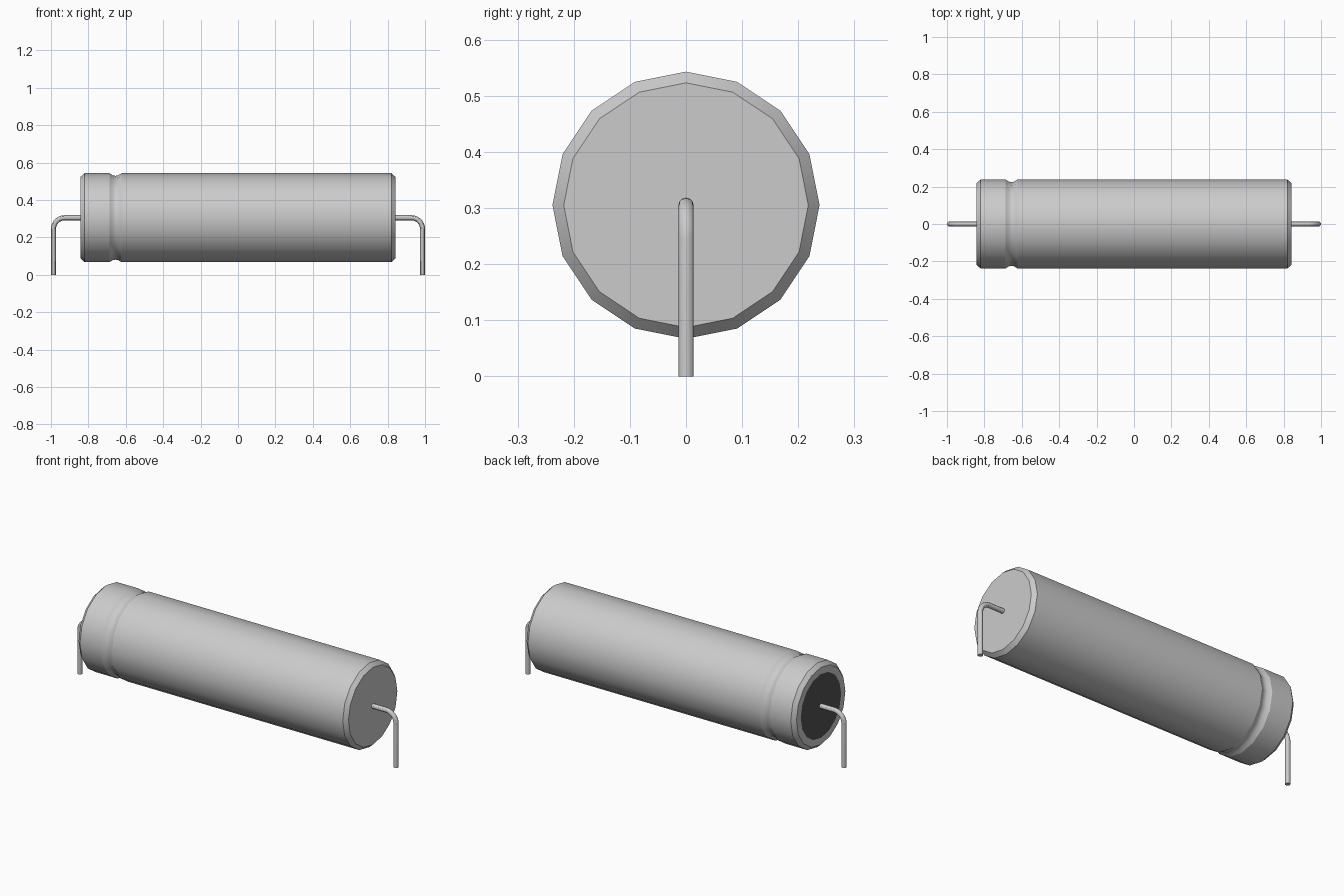
import bpy
import bmesh
from math import sin, cos, pi, radians
from mathutils import Vector

cube = bpy.data.objects.get("Cube")
if cube:
    bpy.data.objects.remove(cube, do_unlink=True)

AXIS_Z = 0.305     # height of the can's axis
RADIUS = 0.238
SIDES = 16
END_X = 0.842


def make_material(name, value):
    mat = bpy.data.materials.new(name)
    mat.use_nodes = True
    colour = (value, value, value, 1)
    mat.diffuse_color = colour
    mat.node_tree.nodes["Principled BSDF"].inputs["Base Color"].default_value = colour
    return mat


def smooth(obj):
    bpy.ops.object.select_all(action='DESELECT')
    obj.select_set(True)
    bpy.context.view_layer.objects.active = obj
    bpy.ops.object.shade_smooth_by_angle(angle=radians(30))


silver = make_material("silver metal", 0.6)
rubber = make_material("dark rubber", 0.085)


def build_can():
    # Profile as (x, radius), from the sealed end to the plain end
    profile = [(-END_X, 0.18), (-END_X, 0.218), (-END_X + 0.022, RADIUS),
               (-0.688, RADIUS), (-0.67, 0.227), (-0.655, 0.224), (-0.64, 0.227),
               (-0.622, RADIUS), (END_X - 0.022, RADIUS), (END_X, 0.218)]
    bm = bmesh.new()
    rings = []
    for x, r in profile:
        angles = [2 * pi * i / SIDES for i in range(SIDES)]
        rings.append([bm.verts.new((x, r * sin(a), r * cos(a))) for a in angles])
    for a, b in zip(rings, rings[1:]):
        for i in range(SIDES):
            j = (i + 1) % SIDES
            bm.faces.new((a[i], a[j], b[j], b[i]))
    # Rubber seal at one end, plain metal at the other
    seal = bm.faces.new(rings[0])
    seal.material_index = 1
    bm.faces.new(rings[-1])
    bmesh.ops.recalc_face_normals(bm, faces=bm.faces)
    mesh = bpy.data.meshes.new("can")
    bm.to_mesh(mesh)
    bm.free()
    mesh.materials.append(silver)
    mesh.materials.append(rubber)
    obj = bpy.data.objects.new("can", mesh)
    obj.location.z = AXIS_Z
    bpy.context.collection.objects.link(obj)
    smooth(obj)


def build_lead(name, side):
    # Wire leaves the end, bends through a quarter circle and drops to the ground
    wire, bend, leg_x = 0.0135, 0.06, 0.9865
    points = [Vector((END_X - 0.02, 0, AXIS_Z))]
    for i in range(9):
        a = pi / 2 * i / 8
        points.append(Vector((leg_x - bend + bend * sin(a), 0,
                              AXIS_Z - bend + bend * cos(a))))
    points.append(Vector((leg_x, 0, 0)))
    curve = bpy.data.curves.new(name, 'CURVE')
    curve.dimensions = '3D'
    curve.bevel_depth = wire
    curve.bevel_resolution = 4
    curve.use_fill_caps = True
    spline = curve.splines.new('POLY')
    spline.points.add(len(points) - 1)
    for target, p in zip(spline.points, points):
        target.co = (side * p.x, p.y, p.z, 1)
    curve.materials.append(silver)
    obj = bpy.data.objects.new(name, curve)
    bpy.context.collection.objects.link(obj)
    bpy.ops.object.select_all(action='DESELECT')
    obj.select_set(True)
    bpy.context.view_layer.objects.active = obj
    bpy.ops.object.convert(target='MESH')
    smooth(bpy.context.view_layer.objects.active)


build_can()
build_lead("left_lead", 1)
build_lead("right_lead", -1)
